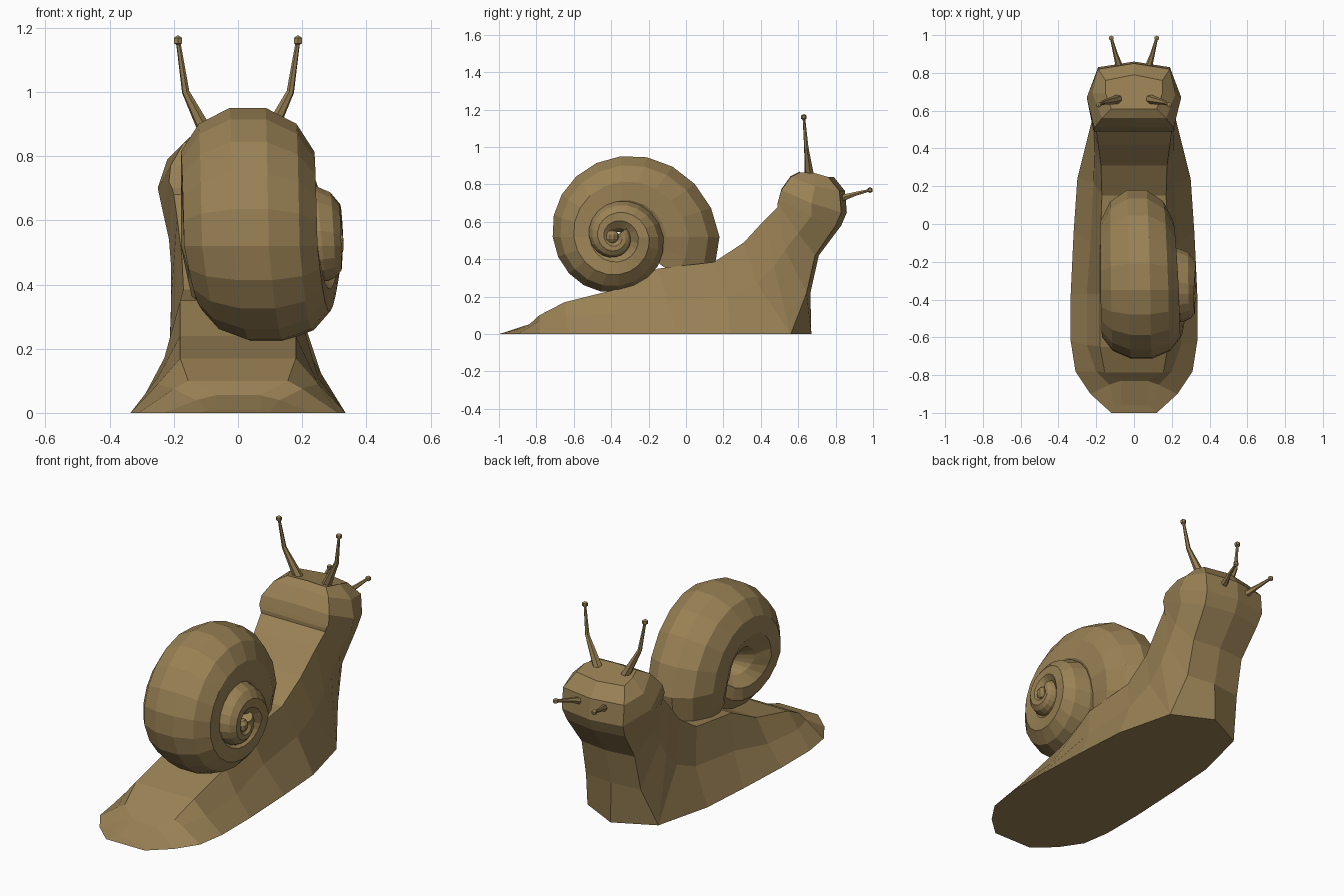
import bpy, bmesh, math
from mathutils import Vector, Matrix

if "Cube" in bpy.data.objects:
    bpy.data.objects.remove(bpy.data.objects["Cube"])

brown = bpy.data.materials.new("snail_brown")
brown.diffuse_color = (0.32, 0.22, 0.09, 1)
brown.use_nodes = True
brown.node_tree.nodes["Principled BSDF"].inputs["Base Color"].default_value = brown.diffuse_color


def loft(name, rings, closed_ends=True):
    """Skin a list of equal-length closed rings, flat shaded."""
    bm = bmesh.new()
    vr = [[bm.verts.new(p) for p in ring] for ring in rings]
    n = len(vr[0])
    for a, b in zip(vr, vr[1:]):
        for i in range(n):
            j = (i + 1) % n
            bm.faces.new((a[i], a[j], b[j], b[i]))
    if closed_ends:
        bm.faces.new(vr[0])
        bm.faces.new(vr[-1])
    bmesh.ops.remove_doubles(bm, verts=bm.verts, dist=0.0005)
    bmesh.ops.recalc_face_normals(bm, faces=bm.faces)
    me = bpy.data.meshes.new(name)
    bm.to_mesh(me)
    bm.free()
    me.materials.append(brown)
    ob = bpy.data.objects.new(name, me)
    bpy.context.collection.objects.link(ob)
    return ob


def ball(name, loc, r, seg=8):
    bm = bmesh.new()
    bmesh.ops.create_uvsphere(bm, u_segments=seg, v_segments=seg // 2, radius=r,
                              matrix=Matrix.Translation(loc))
    me = bpy.data.meshes.new(name)
    bm.to_mesh(me)
    bm.free()
    me.materials.append(brown)
    bpy.context.collection.objects.link(bpy.data.objects.new(name, me))


# Body: stations fan from tail, along the foot, up the neck to the head.
# Each is (x, y, z) of the front/foot edge, the side and the back ridge.
stations = [
    ((.12, -1.0, 0), (.10, -.98, .006), (.07, -.96, .01)),
    ((.23, -.90, 0), (.13, -.85, .04), (.07, -.83, .055)),
    ((.31, -.78, 0), (.20, -.78, .075), (.155, -.785, .10)),
    ((.335, -.62, 0), (.25, -.64, .09), (.18, -.65, .17)),
    ((.335, -.37, 0), (.25, -.37, .11), (.18, -.37, .24)),
    ((.32, -.05, 0), (.23, -.10, .17), (.18, -.15, .35)),
    ((.30, .24, 0), (.215, .22, .20), (.17, .15, .385)),
    ((.22, .56, 0), (.21, .38, .27), (.175, .31, .49)),
    ((.22, .56, 0), (.208, .47, .36), (.19, .42, .61)),
    ((.17, .645, .22), (.208, .53, .45), (.20, .49, .68)),
    ((.165, .69, .42), (.215, .60, .54), (.205, .49, .70)),
    ((.18, .80, .58), (.235, .67, .63), (.215, .495, .72)),
    ((.19, .83, .65), (.25, .67, .70), (.21, .51, .77)),
    ((.19, .82, .765), (.22, .69, .79), (.17, .56, .84)),
    ((.15, .76, .84), (.15, .69, .86), (.12, .61, .865)),
]
rings = []
for k, (b, m, r) in enumerate(stations):
    bulge = .11 if k == 8 else .03 if k > 10 else .02 if k > 8 else 0
    front = (0, b[1] + bulge, b[2])
    back = (0, r[1], r[2] + (.005 if k > 11 else 0))
    mir = [(-p[0], p[1], p[2]) for p in (r, m, b)]
    rings.append([front, b, m, r, back] + mir)
loft("body", rings)

# Shell: tapering elliptical tube on a log spiral.
# Sideways centre and half width of the tube at each quarter turn:
CENTRE = [.015, .03, .04, .095, .165, .21, .24, .265, .288, .30]
HALF = [.20, .215, .215, .20, .17, .11, .085, .06, .04, .03]
AX_Y, AX_Z, DECAY, SIDES = -.39, .52, .119, 12


def quarter(table, deg):
    q = max(deg, 0) / 90
    i = min(int(q), len(table) - 2)
    return table[i] + (table[i + 1] - table[i]) * (q - i)


rings = []
for deg in range(-36, 757, 18):
    t = math.radians(deg)
    s = math.exp(-DECAY * max(t, 0))
    slim = 1 if deg >= 0 else 1 + deg / 150      # narrows into the body
    shrink = 1 - .3 * min(max((deg - 360) / 360, 0), 1)   # tightens at the tip
    cx, hw = quarter(CENTRE, deg), quarter(HALF, deg) * slim
    ring = []
    for i in range(SIDES):
        a = 2 * math.pi * (i + .5) / SIDES
        rad = s * shrink * (.295 + .232 * math.cos(a))
        ring.append((cx + hw * math.sin(a),
                     AX_Y + .05 * s + rad * math.cos(t), AX_Z + rad * math.sin(t)))
    rings.append(ring)
loft("shell", rings)
ball("shell_tip", (.295, -.395, .52), .038, 10)


# Tentacles: tapered stalks with a small knob at the end
def stalk(name, path, radii, knob):
    pts = [Vector(p) for p in path]
    q = (pts[-1] - pts[0]).to_track_quat('Z', 'Y')
    rs = []
    for p, r in zip(pts, radii):
        rs.append([p + q @ Vector((r * math.cos(a), r * math.sin(a), 0))
                   for a in [2 * math.pi * i / 6 for i in range(6)]])
    loft(name, rs)
    ball(name + "_knob", pts[-1], knob, 6)


for side, sx in (("right", 1), ("left", -1)):
    stalk("eye_stalk_" + side,
          [(sx * .085, .66, .845), (sx * .163, .643, 1.0), (sx * .187, .63, 1.16)],
          (.026, .012, .007), .017)
    stalk("feeler_" + side,
          [(sx * .07, .81, .72), (sx * .098, .90, .748), (sx * .12, .984, .77)],
          (.022, .012, .007), .016)
